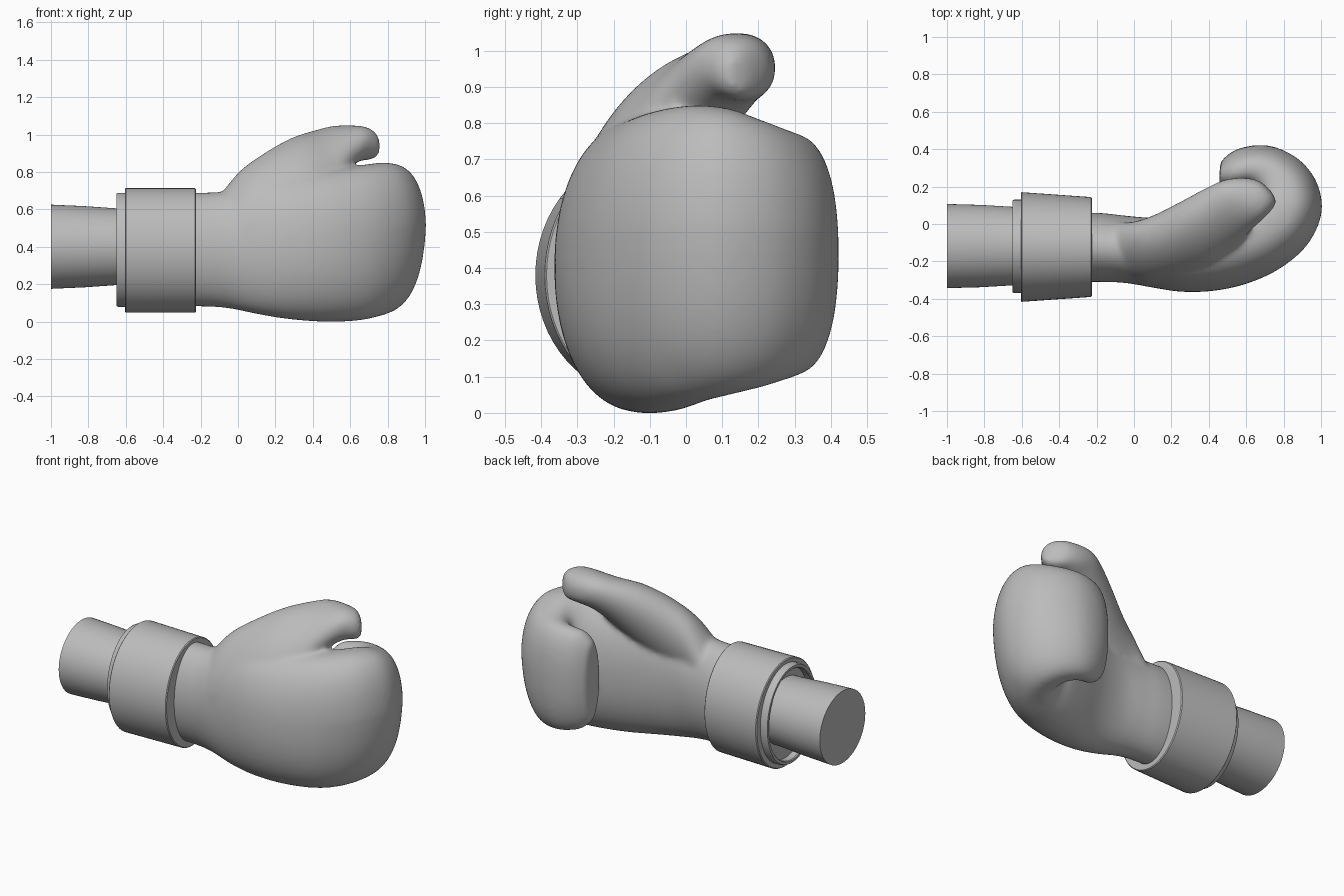
import bpy, bmesh, math
from mathutils import Vector

if "Cube" in bpy.data.objects:
    bpy.data.objects.remove(bpy.data.objects["Cube"], do_unlink=True)

grey = bpy.data.materials.new("plain_grey")
grey.use_nodes = True
colour = (0.5, 0.5, 0.5, 1)
grey.diffuse_color = colour
grey.node_tree.nodes["Principled BSDF"].inputs["Base Color"].default_value = colour


def skin(bm, rings):
    """Bridge rings of points into a closed tube with flat caps."""
    loops = [[bm.verts.new(p) for p in ring] for ring in rings]
    for a, b in zip(loops, loops[1:]):
        for i in range(len(a)):
            j = (i + 1) % len(a)
            bm.faces.new((a[i], a[j], b[j], b[i]))
    bm.faces.new(loops[0])
    bm.faces.new(loops[-1])


def finish(name, bm, angle=35):
    bmesh.ops.recalc_face_normals(bm, faces=bm.faces)
    mesh = bpy.data.meshes.new(name)
    bm.to_mesh(mesh)
    bm.free()
    mesh.materials.append(grey)
    mesh.shade_smooth()
    mesh.set_sharp_from_angle(angle=math.radians(angle))
    obj = bpy.data.objects.new(name, mesh)
    bpy.context.scene.collection.objects.link(obj)
    return obj


def catmull(rows, steps):
    """Smoothly resample a table of section values."""
    out = []
    for i in range(len(rows) - 1):
        p = [rows[max(0, min(len(rows) - 1, i + k))] for k in (-1, 0, 1, 2)]
        for s in range(steps):
            t = s / steps
            out.append([0.5 * (2 * b + (c - a) * t + (2 * a - 5 * b + 4 * c - d) * t * t
                               + (3 * b - a - 3 * c + d) * t ** 3) for a, b, c, d in zip(*p)])
    return out + [list(rows[-1])]


def section(row, n=48):
    """Upright superellipse between an outer and an inner point."""
    ox, oy, ix, iy, lo, hi, power, tilt = row
    ring = []
    for k in range(n):
        a = math.tau * k / n
        u = math.copysign(abs(math.cos(a)) ** (2 / power), math.cos(a))
        v = math.copysign(abs(math.sin(a)) ** (2 / power), math.sin(a))
        z = (lo + hi) / 2 + v * (hi - lo) / 2 - tilt * u
        x = (ox + ix) / 2 + u * (ox - ix) / 2
        y = (oy + iy) / 2 + u * (oy - iy) / 2
        # the knuckles lean back towards the bottom
        x -= 0.1 * max(0, 0.5 - z) * max(0, min(1, (x - 0.6) / 0.3))
        ring.append(Vector((x, y, z)))
    return ring


# Hand and curled fingers: outer xy, inner xy, bottom, top, squareness, tilt
hand = [
    (-.5, -.31, -.5, .06, .08, .69, 2, 0),
    (-.2, -.31, -.2, .06, .08, .69, 2, 0),
    (-.05, -.315, -.05, .045, .07, .70, 2, 0),
    (.1, -.34, .1, .035, .04, .75, 2.1, 0),
    (.25, -.362, .25, .06, .015, .79, 2.1, 0),
    (.42, -.358, .42, .12, .0, .81, 2.15, 0),
    (.6, -.32, .54, .16, .0, .825, 2.2, 0),
    (.78, -.24, .59, .165, .01, .84, 2.3, 0),
    (.93, -.11, .62, .17, .03, .85, 2.4, 0),
    (1.005, .06, .63, .18, .05, .84, 2.45, 0),
    (.98, .22, .62, .19, .07, .81, 2.5, 0),
    (.89, .34, .60, .19, .09, .785, 2.4, 0),
    (.76, .41, .58, .19, .105, .77, 2.3, 0),
    (.64, .42, .555, .18, .115, .76, 2.3, 0),
    (.53, .39, .505, .17, .14, .74, 2.2, 0),
    (.46, .33, .455, .2, .2, .68, 2.1, 0),
]
thumb = [
    (-.1, -.28, -.12, .02, .2, .66, 2, .03),
    (.06, -.33, -.02, .01, .33, .78, 2, .09),
    (.22, -.32, .1, .045, .40, .87, 2, .11),
    (.4, -.27, .25, .12, .52, .95, 2, .12),
    (.53, -.155, .38, .19, .68, 1.0, 2, .09),
    (.61, -.05, .48, .235, .80, 1.04, 2.1, .04),
    (.69, .025, .58, .248, .855, 1.048, 2.2, 0),
    (.745, .085, .67, .23, .865, 1.028, 2.2, 0),
    (.762, .12, .735, .175, .885, .985, 2.1, 0),
]
bm = bmesh.new()
for part in (hand, thumb):
    skin(bm, [section(r) for r in catmull(part, 5)])
glove = finish("glove_hand", bm, 180)
remesh = glove.modifiers.new("fuse", 'REMESH')
remesh.mode = 'VOXEL'
remesh.voxel_size = 0.012
remesh.use_smooth_shade = True
smooth = glove.modifiers.new("soften", 'SMOOTH')
smooth.factor = 0.5
smooth.iterations = 20


def turned(name, profile, cy, cz, n=64):
    """Oval part turned about x from (x, half width, half height) points."""
    bm = bmesh.new()
    skin(bm, [[(x, cy + w * math.cos(math.tau * k / n), cz + h * math.sin(math.tau * k / n))
               for k in range(n)] for x, w, h in profile])
    return finish(name, bm)


# Wrist strap, hollow lining at its open end, and the arm inside
turned("wrist_cuff", [(-.605, .23, .28), (-.605, .288, .328), (-.6, .293, .333),
                      (-.23, .267, .333), (-.225, .262, .328), (-.225, .1, .1)], -.123, .38)
turned("cuff_lining", [(-.5, .1, .1), (-.5, .225, .28), (-.645, .225, .28), (-.65, .23, .285),
                       (-.65, .245, .3), (-.64, .25, .305), (-.58, .25, .305)], -.12, .383)
turned("forearm", [(-1, .225, .225), (-.82, .22, .217), (-.65, .21, .205), (-.45, .2, .2)],
       -.118, .4)
